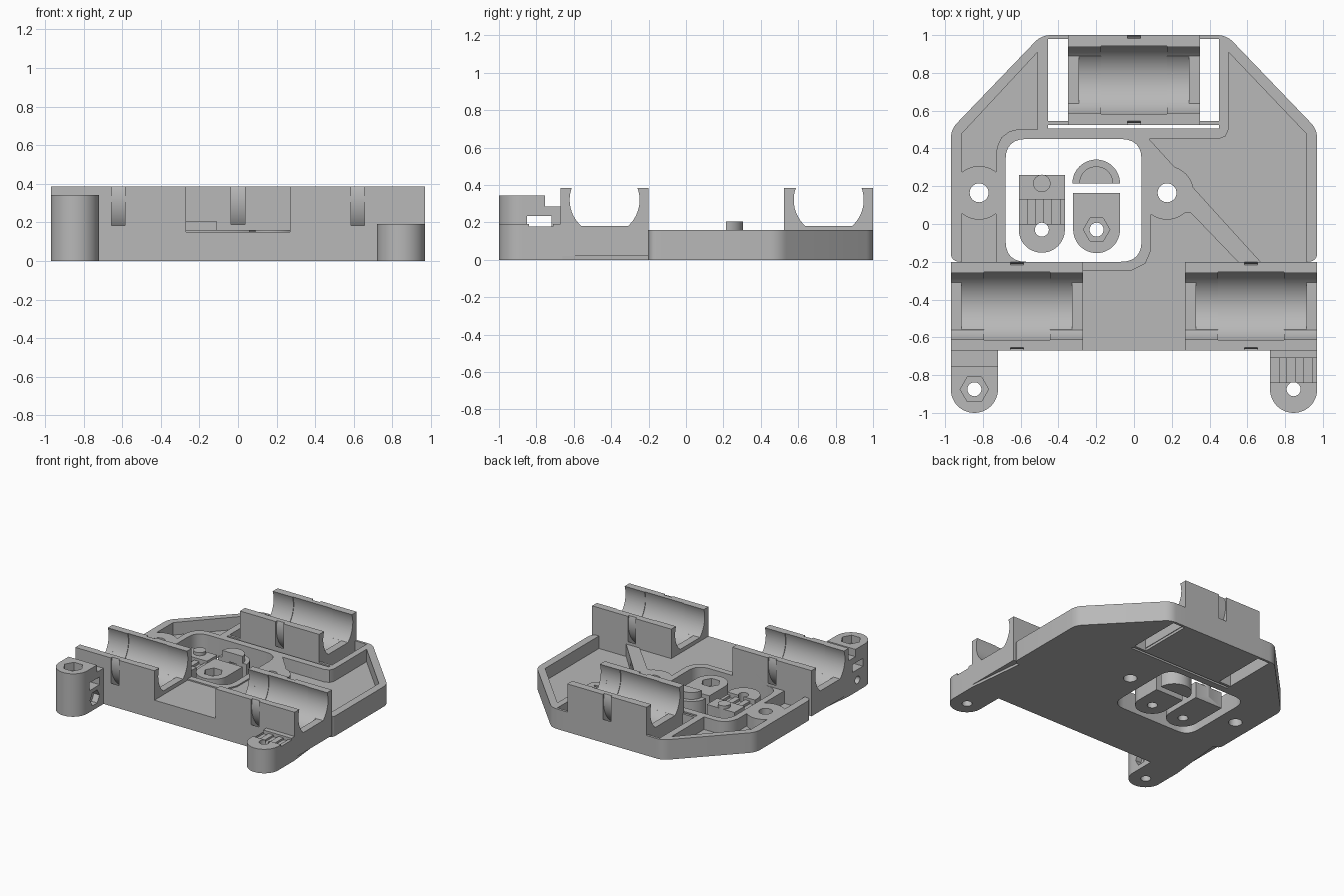
import bpy, bmesh, math

cube = bpy.data.objects.get("Cube")
if cube:
    bpy.data.objects.remove(cube, do_unlink=True)

grey = bpy.data.materials.new("plain grey")
grey.use_nodes = True
COLOUR = (0.48, 0.48, 0.48, 1)
grey.diffuse_color = COLOUR
grey.node_tree.nodes["Principled BSDF"].inputs["Base Color"].default_value = COLOUR


def prism(name, pts, lo, hi, axis="z"):
    """Extrude a flat outline: (x, y) along z, or (y, z) along x."""
    bm = bmesh.new()
    place = (lambda a, b: (a, b, lo)) if axis == "z" else (lambda a, b: (lo, a, b))
    face = bm.faces.new([bm.verts.new(place(a, b)) for a, b in pts])
    ext = bmesh.ops.extrude_face_region(bm, geom=[face])
    d = hi - lo
    bmesh.ops.translate(bm, verts=[v for v in ext["geom"] if isinstance(v, bmesh.types.BMVert)],
                        vec=(0, 0, d) if axis == "z" else (d, 0, 0))
    bmesh.ops.recalc_face_normals(bm, faces=bm.faces)
    mesh = bpy.data.meshes.new(name)
    bm.to_mesh(mesh)
    bm.free()
    mesh.materials.append(grey)
    ob = bpy.data.objects.new(name, mesh)
    bpy.context.collection.objects.link(ob)
    return ob


def arc(cx, cy, r, a0=0, a1=360, n=32):
    full = a1 - a0 == 360
    return [(cx + r * math.cos(math.radians(a0 + (a1 - a0) * i / n)),
             cy + r * math.sin(math.radians(a0 + (a1 - a0) * i / n)))
            for i in range(n if full else n + 1)]


def rect(x0, x1, y0, y1):
    return [(x0, y0), (x1, y0), (x1, y1), (x0, y1)]


def rounded(pts, r, n=6):
    """Round every corner of an outline."""
    out = []
    for i, p in enumerate(pts):
        ends = []
        for q in (pts[i - 1], pts[(i + 1) % len(pts)]):
            d = math.dist(p, q)
            ends.append([p[k] + (q[k] - p[k]) * r / d for k in (0, 1)])
        for j in range(n + 1):
            t = j / n
            out.append(tuple((1 - t) ** 2 * ends[0][k] + 2 * t * (1 - t) * p[k]
                             + t * t * ends[1][k] for k in (0, 1)))
    return out


def combine(ob, tool, op="DIFFERENCE"):
    mod = ob.modifiers.new(op, "BOOLEAN")
    mod.operation, mod.solver, mod.object = op, "EXACT", tool
    bpy.context.view_layer.objects.active = ob
    bpy.ops.object.modifier_apply(modifier=mod.name)
    bpy.data.objects.remove(tool, do_unlink=True)


def cut(ob, pts, lo, hi, axis="z"):
    combine(ob, prism("cutter", pts, lo, hi, axis))


def add(ob, pts, lo, hi):
    combine(ob, prism("addition", pts, lo, hi), "UNION")


def stadium(cx, cy, r, back):
    return arc(cx, cy, r, 180, 360, 24) + [(cx + r, back), (cx - r, back)]


def belt_teeth(ob, cx, y0, y1, top, depth):
    """Row of grooves that grips the belt."""
    cut(ob, rect(cx - 0.2, cx + 0.2, y0, y1), top - depth / 2, top + 0.1)
    for dx in (-0.1, -0.012, 0.076):
        cut(ob, rect(cx + dx - 0.022, cx + dx + 0.022, y0, y1), top - depth, top + 0.1)


RIM, TOP, FLOOR = 0.16, 0.385, 0.06

# Tray with a bevelled back and sunken pockets
outline = [(-0.97, -0.67), (0.97, -0.67)] + rounded(
    [(0.97, -0.2), (0.97, 0.5), (0.49, 1), (-0.49, 1), (-0.97, 0.5), (-0.97, -0.2)], 0.05)
carriage = prism("carriage_body", outline, 0, RIM)
left_pocket = [(-0.91, -0.2), (-0.91, 0.48), (-0.51, 0.91), (-0.51, 0.5), (-0.62, 0.5),
               (-0.66, 0.49), (-0.7, 0.46), (-0.72, 0.42), (-0.73, 0.38), (-0.73, -0.2)]
right_pocket = [(0.91, -0.2), (0.91, 0.48), (0.5, 0.91), (0.5, 0.5), (0.485, 0.465),
                (0.45, 0.45), (0.08, 0.45), (0.67, -0.2)]
middle_pocket = [(-0.27, -0.7), (0.27, -0.7), (0.27, -0.2), (0.55, -0.2), (0.3, 0.06),
                 (0.09, 0.06), (0.09, -0.14), (0.06, -0.21), (-0.02, -0.25), (-0.27, -0.25)]
cut(carriage, left_pocket, FLOOR, 0.3)
cut(carriage, right_pocket, FLOOR, 0.3)
cut(carriage, middle_pocket, 0.15, 0.3)

# Screw bosses, central window, and slots beside the back holder
bosses = [(-0.82, 0.165), (0.175, 0.165)]
for x, y in bosses:
    add(carriage, arc(x, y, 0.142, n=40), 0.01, RIM)
cut(carriage, rounded(rect(-0.68, 0.04, -0.2, 0.45), 0.11), -0.1, 0.3)
for x, y in bosses:
    cut(carriage, arc(x, y, 0.05), -0.1, 0.3)
for x0, x1 in ((-0.455, -0.35), (0.345, 0.45)):
    cut(carriage, rect(x0, x1, 0.545, 0.98), -0.1, 0.3)
cut(carriage, rect(-0.455, 0.45, 0.506, 0.525), -0.1, 0.3)

# Three bearing holders
holders = [(-0.62, -0.435), (0.62, -0.435), (0, 0.763)]
HALF, CZ, R = 0.35, 0.32, 0.187
for x, y in holders:
    y0, y1 = (y - 0.235, y + 0.235) if y < 0 else (0.525, 1.0)
    add(carriage, rect(x - HALF, x + HALF, y0, y1), 0.02, TOP)
for x, y in holders:
    saddle = [(a, b) for a, b in arc(y, CZ, R, -48, 228, 48)]
    cut(carriage, saddle, x - HALF - 0.01, x + HALF + 0.01, "x")
    cut(carriage, arc(y, CZ, R, n=64), x - HALF + 0.058, x + HALF - 0.058, "x")
    cut(carriage, arc(y, CZ, R + 0.005, n=64), x - 0.175, x + 0.175, "x")
    tie = arc(y, CZ, 0.272, 160, 380, 40) + arc(y, CZ, 0.228, 380, 160, 40)
    cut(carriage, tie, x - 0.035, x + 0.035, "x")

# Tall belt clamp at the front right
tall = prism("tall_clamp", stadium(-0.845, -0.875, 0.125, -0.66), 0, 0.343)
cut(tall, rect(-1.1, -0.6, -0.755, -0.6), 0.285, 0.5)
cut(tall, rect(-0.85, -0.72, 0.173, 0.235), -1.1, -0.6, "x")
cut(tall, arc(-0.845, -0.875, 0.037), -0.1, 0.5)
cut(tall, arc(-0.845, -0.875, 0.075, n=6), 0.28, 0.5)
cut(tall, arc(-0.78, 0.09, 0.03), -1.1, -0.6, "x")
cut(tall, arc(-0.78, 0.09, 0.06, n=6), -0.77, -0.6, "x")
combine(carriage, tall, "UNION")

# Short belt clamp at the front left
short = prism("short_clamp", stadium(0.845, -0.875, 0.125, -0.66), 0, 0.192)
belt_teeth(short, 0.845, -0.84, -0.71, 0.192, 0.03)
cut(short, arc(0.845, -0.875, 0.037), -0.1, 0.5)
combine(carriage, short, "UNION")

# Loose clamp parts standing inside the window
toothed = prism("toothed_clamp_part", stadium(-0.488, -0.03, 0.122, 0.26), 0, 0.13)
belt_teeth(toothed, -0.488, 0, 0.13, 0.13, 0.04)
cut(toothed, arc(-0.488, -0.03, 0.037), -0.1, 0.5)
add(toothed, arc(-0.488, 0.215, 0.046), 0.05, 0.155)

cap = prism("clamp_cap_part", stadium(-0.198, -0.03, 0.124, 0.165), 0, 0.15)
cut(cap, arc(-0.198, -0.03, 0.037), -0.1, 0.5)
cut(cap, arc(-0.198, -0.03, 0.07, n=6), 0.09, 0.5)

half = prism("half_round_part", arc(-0.2, 0.215, 0.126, 0, 180), 0, 0.15)
add(half, arc(-0.2, 0.215, 0.09, 0, 180), 0.02, 0.205)
cut(half, rect(-0.23, -0.17, 0.1, 0.28), 0.08, 0.13)

# Smooth the curved surfaces, keep the edges sharp
for ob in (carriage, toothed, cap, half):
    ob.data.materials.clear()
    ob.data.materials.append(grey)
    for p in ob.data.polygons:
        p.material_index = 0
    bpy.ops.object.select_all(action="DESELECT")
    ob.select_set(True)
    bpy.context.view_layer.objects.active = ob
    bpy.ops.object.shade_smooth_by_angle(angle=math.radians(30))
